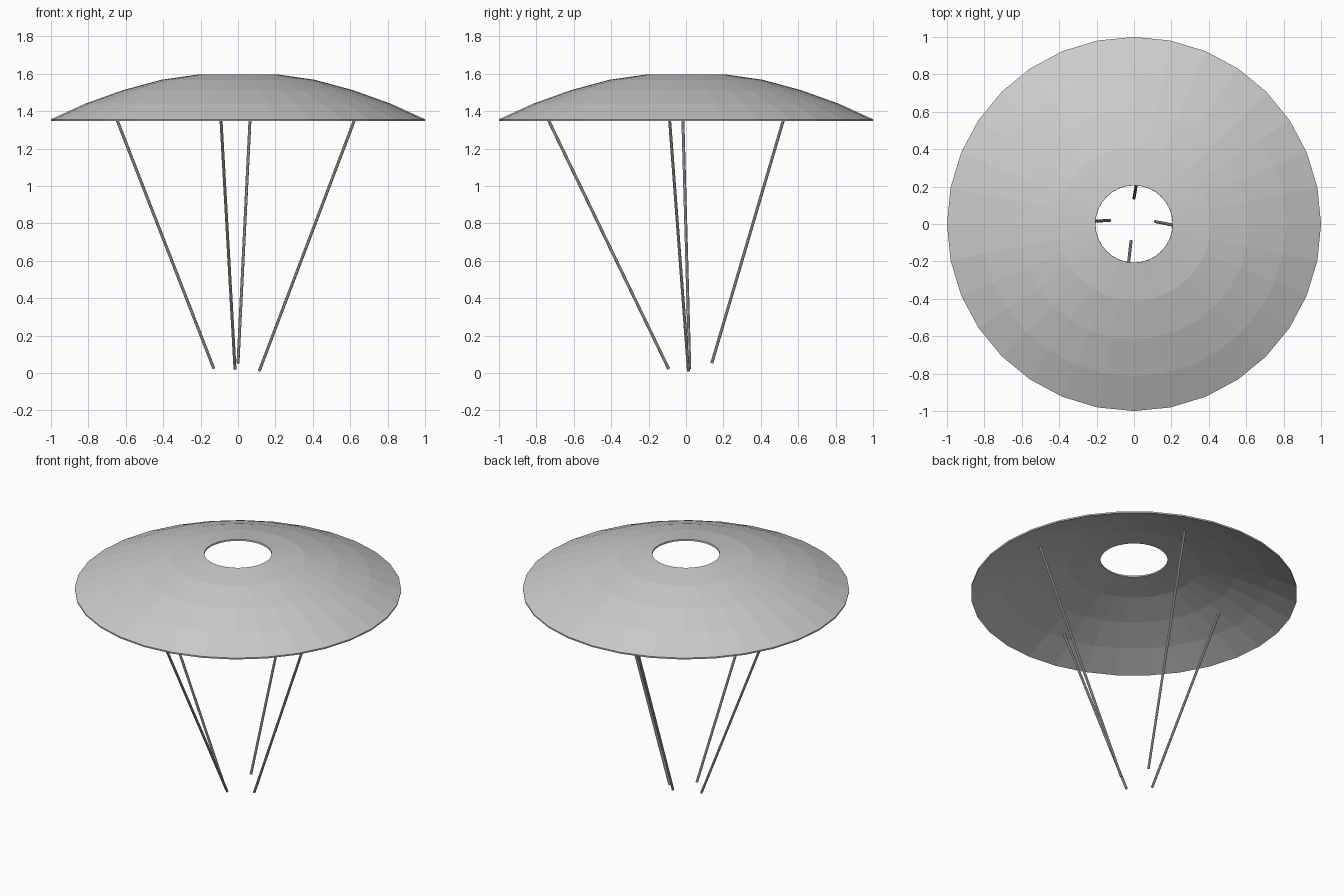
import bpy, bmesh, math
from mathutils import Vector

if "Cube" in bpy.data.objects:
    bpy.data.objects.remove(bpy.data.objects["Cube"])

SIDES = 32

# Cross-section (radius, z): outer skin downwards, then inner skin back up
outer = [(0.207, 1.597), (0.41, 1.568), (0.617, 1.512), (0.815, 1.441), (1.0, 1.357)]
inner = [(r - 0.001, z - 0.01) for r, z in reversed(outer)]


def finish(bm, name):
    bmesh.ops.recalc_face_normals(bm, faces=bm.faces)
    mesh = bpy.data.meshes.new(name)
    bm.to_mesh(mesh)
    bm.free()
    obj = bpy.data.objects.new(name, mesh)
    bpy.context.collection.objects.link(obj)
    return obj


def lathe(name, profile):
    bm = bmesh.new()
    rings = [[bm.verts.new((r * math.cos(a), r * math.sin(a), z)) for r, z in profile]
             for a in (2 * math.pi * i / SIDES for i in range(SIDES))]
    n = len(profile)
    for i in range(SIDES):
        p, q = rings[i], rings[(i + 1) % SIDES]
        for j in range(n):
            k = (j + 1) % n
            bm.faces.new((p[j], q[j], q[k], p[k]))
    return finish(bm, name)


def rod(name, start, end, radius=0.008):
    a, b = Vector(start), Vector(end)
    bm = bmesh.new()
    bmesh.ops.create_cone(bm, cap_ends=True, segments=8, radius1=radius,
                          radius2=radius, depth=(b - a).length)
    obj = finish(bm, name)
    obj.location = (a + b) / 2
    obj.rotation_mode = 'QUATERNION'
    obj.rotation_quaternion = (b - a).to_track_quat('Z', 'Y')
    return obj


# Canopy with a vent hole in the crown
lathe("canopy", outer + inner)

# Suspension rods, from the loose lower end to the underside of the canopy
rod("left_rod", (-0.129, 0.02, 0.023), (-0.693, -0.02, 1.472))
rod("right_rod", (0.113, 0.013, 0.01), (0.67, -0.097, 1.478))
rod("front_rod", (-0.016, -0.092, 0.021), (-0.096, -0.78, 1.444))
rod("back_rod", (0.0, 0.138, 0.053), (0.072, 0.568, 1.514))
